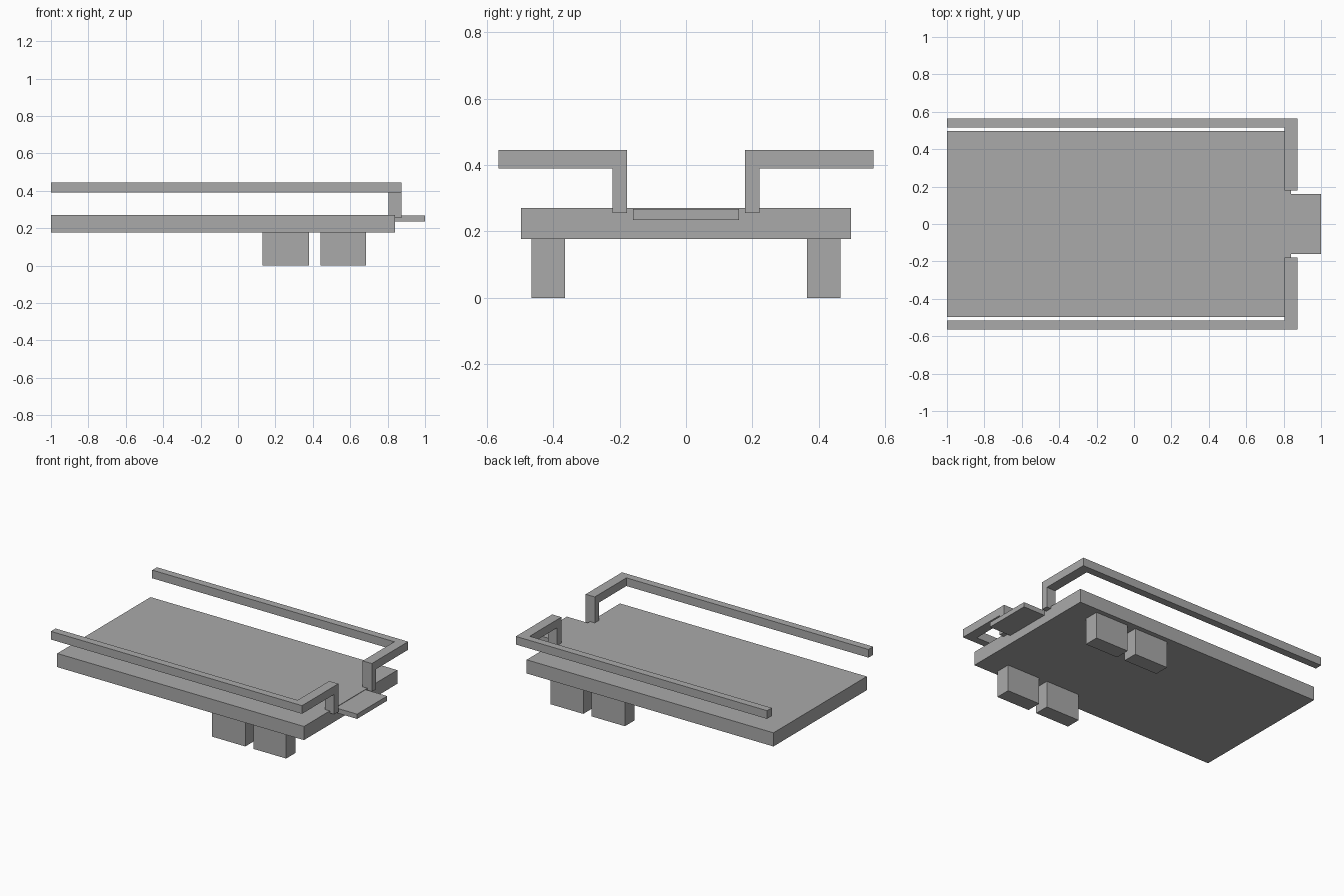
import bpy
import bmesh
from mathutils import Vector

if "Cube" in bpy.data.objects:
    bpy.data.objects.remove(bpy.data.objects["Cube"], do_unlink=True)

# One flat grey for every part
grey = bpy.data.materials.new("plain_grey")
grey.use_nodes = True
grey.diffuse_color = (0.4, 0.4, 0.4, 1)
grey.node_tree.nodes["Principled BSDF"].inputs["Base Color"].default_value = grey.diffuse_color


def add_object(name, bm, mirror=False):
    bmesh.ops.recalc_face_normals(bm, faces=bm.faces)
    mesh = bpy.data.meshes.new(name)
    bm.to_mesh(mesh)
    bm.free()
    mesh.materials.append(grey)
    obj = bpy.data.objects.new(name, mesh)
    bpy.context.collection.objects.link(obj)
    if mirror:
        mod = obj.modifiers.new("mirror_sides", "MIRROR")
        mod.use_axis = (False, True, False)
        mod.use_mirror_merge = False
    return obj


def box(name, x, y, z, mirror=False):
    bm = bmesh.new()
    bmesh.ops.create_cube(bm, size=1)
    low, high = Vector((x[0], y[0], z[0])), Vector((x[1], y[1], z[1]))
    bmesh.ops.scale(bm, vec=high - low, verts=bm.verts)
    bmesh.ops.translate(bm, vec=(low + high) / 2, verts=bm.verts)
    return add_object(name, bm, mirror)


def extrude(bm, faces, height):
    result = bmesh.ops.extrude_face_region(bm, geom=faces)
    moved = [v for v in result["geom"] if isinstance(v, bmesh.types.BMVert)]
    bmesh.ops.translate(bm, vec=(0, 0, height), verts=moved)


def handrail(name):
    # Flat hooked outline: long bar, corner, cross bar and the top of the post
    bm = bmesh.new()
    x_start, x_in, x_out = -1, 0.805, 0.873
    y_post, y_post_out, y_in, y_out = 0.178, 0.222, 0.515, 0.565
    cells = [(x_start, x_in, y_in, y_out), (x_in, x_out, y_in, y_out),
             (x_in, x_out, y_post_out, y_in), (x_in, x_out, y_post, y_post_out)]
    for x0, x1, y0, y1 in cells:
        bm.faces.new([bm.verts.new((x, y, 0.39))
                      for x, y in ((x0, y0), (x1, y0), (x1, y1), (x0, y1))])
    bmesh.ops.remove_doubles(bm, verts=bm.verts, dist=0.001)

    # Raise the rail, then pull the post down onto the deck
    thickness = 0.055
    bottom = list(bm.faces)
    for face in bottom:
        face.normal_update()
    result = bmesh.ops.extrude_face_region(bm, geom=bottom, use_keep_orig=True)
    top = [v for v in result["geom"] if isinstance(v, bmesh.types.BMVert)]
    bmesh.ops.translate(bm, vec=(0, 0, thickness), verts=top)
    post = [f for f in bm.faces if f.calc_center_median().z < 0.391
            and f.calc_center_median().y < y_post_out]
    extrude(bm, post, -0.135)
    return add_object(name, bm, mirror=True)


# Deck and front tongue
box("deck", (-1, 0.84), (-0.497, 0.497), (0.178, 0.27))
box("hitch_tongue", (0.82, 1), (-0.16, 0.16), (0.235, 0.267))

# Two block wheels on each side
for label, x in (("rear", (0.13, 0.38)), ("front", (0.44, 0.685))):
    box(label + "_wheel_blocks", x, (0.365, 0.465), (0, 0.178), mirror=True)

# Hooked rail on each side
handrail("side_rails")
